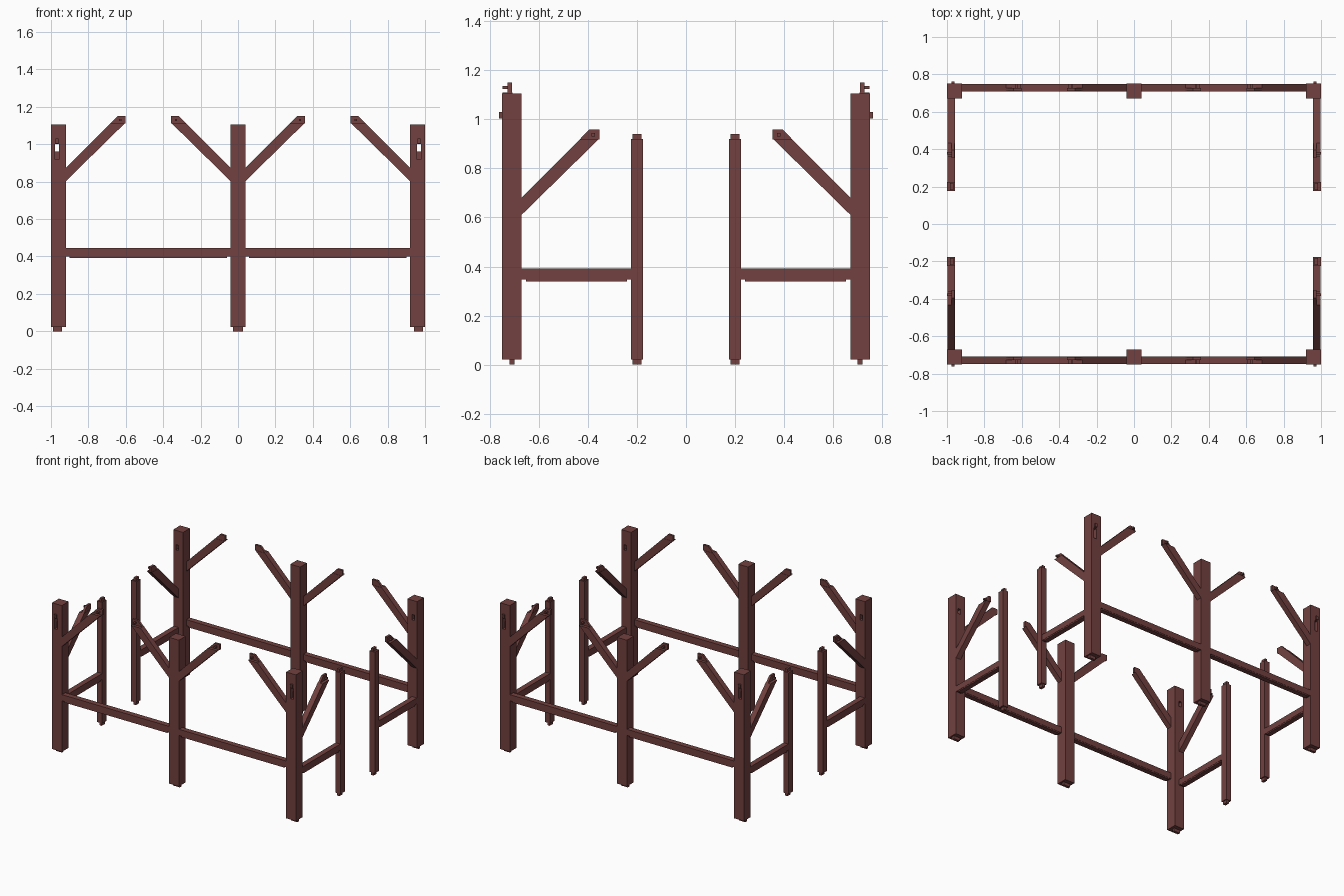
import bpy, bmesh

if "Cube" in bpy.data.objects:
    bpy.data.objects.remove(bpy.data.objects["Cube"])

wood = bpy.data.materials.new("dark_red_wood")
wood.diffuse_color = (0.165, 0.053, 0.05, 1)
wood.use_nodes = True
wood.node_tree.nodes["Principled BSDF"].inputs["Base Color"].default_value = wood.diffuse_color


def finish(name, bm):
    bmesh.ops.recalc_face_normals(bm, faces=bm.faces)
    me = bpy.data.meshes.new(name)
    bm.to_mesh(me)
    bm.free()
    me.materials.append(wood)
    ob = bpy.data.objects.new(name, me)
    bpy.context.collection.objects.link(ob)
    return ob


def add_prism(bm, pts, place, d0, d1):
    """Extrude a 2D outline between depths d0 and d1; place maps (u, d, z) to xyz."""
    a = [bm.verts.new(place(u, d0, z)) for u, z in pts]
    b = [bm.verts.new(place(u, d1, z)) for u, z in pts]
    bm.faces.new(a)
    bm.faces.new(b[::-1])
    n = len(pts)
    for i in range(n):
        j = (i + 1) % n
        bm.faces.new((a[i], a[j], b[j], b[i]))


def boxes(name, *specs):
    """One object from boxes given as (x0, x1, y0, y1, z0, z1)."""
    bm = bmesh.new()
    for x0, x1, y0, y1, z0, z1 in specs:
        add_prism(bm, [(x0, z0), (x1, z0), (x1, z1), (x0, z1)],
                  lambda u, d, z: (u, d, z), y0, y1)
    return finish(name, bm)


def cut(ob, *specs):
    """Subtract boxes from an object, then discard the cutter."""
    for s in specs:
        c = boxes("cutter", s)
        m = ob.modifiers.new("mortise", 'BOOLEAN')
        m.operation, m.solver, m.object = 'DIFFERENCE', 'EXACT', c
        bpy.context.view_layer.objects.active = ob
        bpy.ops.object.modifier_apply(modifier=m.name)
        bpy.data.objects.remove(c)


def brace(name, place, z0):
    """Diagonal brace; u runs from the post, d is depth in from the outer face."""
    bm = bmesh.new()
    add_prism(bm, [(0, z0), (0, z0 + .07), (.236, z0 + .307), (.313, z0 + .307)],
              place, .002, .042)
    # thin end tenon
    add_prism(bm, [(.236, z0 + .307), (.275, z0 + .347), (.318, z0 + .347), (.318, z0 + .307)],
              place, .023, .04)
    # drawbore peg
    add_prism(bm, [(.285, z0 + .32), (.298, z0 + .32), (.298, z0 + .333), (.285, z0 + .333)],
              place, .001, .023)
    return finish(name, bm)


def span(s, a, b):
    return tuple(sorted((s * a, s * b)))


for sy in (-1, 1):
    fb = "front" if sy < 0 else "back"
    py = span(sy, .67, .75)

    # middle post with foot tenon
    boxes(f"{fb}_middle_post", (-.04, .04, *py, .022, 1.106),
          (-.027, .027, *span(sy, .70, .72), 0, .022))

    for sx in (-1, 1):
        side = f"{fb}_{'left' if sx < 0 else 'right'}"

        # corner post with a stepped mortise cut through it
        post = boxes(f"{side}_corner_post", (*span(sx, .92, 1), *py, .022, 1.106))
        slot = span(sx, .957, .979)
        cut(post, (*slot, *span(sy, .6, .8), .96, 1.0),
            (*slot, *span(sy, .72, .8), .918, .962))
        boxes(f"{side}_post_foot", (*span(sx, .94, .99), *span(sy, .70, .72), 0, .022))
        boxes(f"{side}_post_peg", (*span(sx, .96, .977), *span(sy, .72, .762), 1.004, 1.03))

        # long rail with a thinner strip under it
        boxes(f"{side}_long_rail", (*span(sx, .04, .92), *span(sy, .708, .748), .4, .445),
              (*span(sx, .058, .902), *span(sy, .71, .746), .391, .4))

        # short rail
        boxes(f"{side}_short_rail", (*span(sx, .957, .997), *span(sy, .225, .67), .348, .392),
              (*span(sx, .959, .995), *span(sy, .24, .653), .339, .348))

        # door stud with a tenon at each end
        tenon = (*span(sx, .965, .985), *span(sy, .182, .218))
        boxes(f"{side}_door_stud", (*span(sx, .957, .999), *span(sy, .176, .225), .022, .92),
              (*tenon, 0, .022), (*tenon, .92, .941))

        # braces along the long and short sides
        brace(f"{side}_long_corner_brace",
              lambda u, d, z: (sx * (.92 - u), sy * (.75 - d), z), .803)
        brace(f"{side}_long_middle_brace",
              lambda u, d, z: (sx * (.04 + u), sy * (.75 - d), z), .803)
        brace(f"{side}_short_brace",
              lambda u, d, z: (sx * (1 - d), sy * (.67 - u), z), .611)
